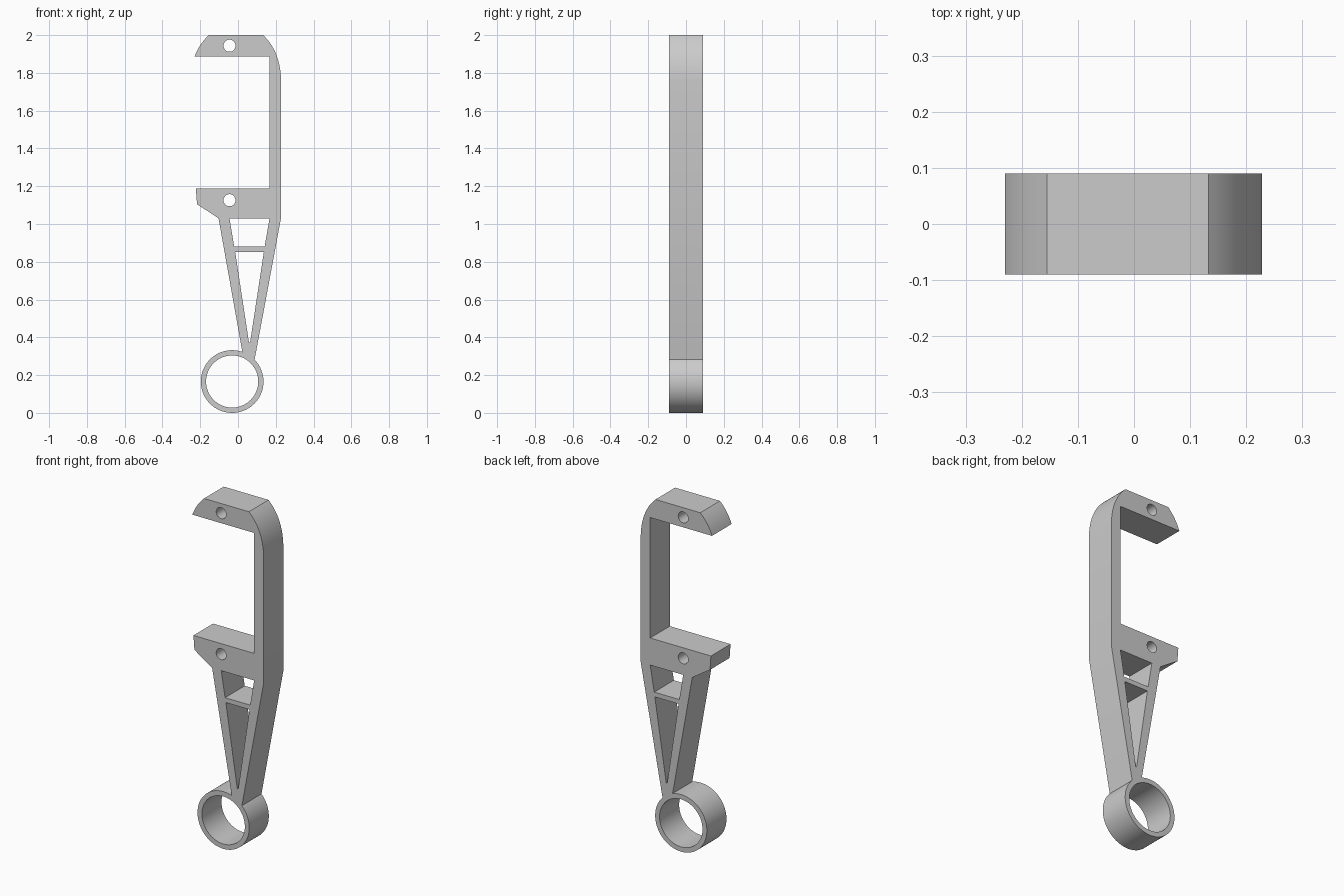
import bpy
from math import atan2, cos, sin, tau, radians

cube = bpy.data.objects.get("Cube")
if cube:
    bpy.data.objects.remove(cube, do_unlink=True)

HALF_DEPTH = 0.09
RING = (-0.031, 0.166)
RING_OUTER, RING_INNER = 0.166, 0.138


def arc(centre, radius, start, end, steps):
    """Points on a circle, both ends included."""
    angles = [start + (end - start) * i / steps for i in range(steps + 1)]
    return [(centre[0] + radius * cos(a), centre[1] + radius * sin(a)) for a in angles]


def circle(centre, radius, steps):
    return arc(centre, radius, 0, tau, steps)[:-1]


def bend(a, control, b, steps):
    """Quadratic curve from a to b."""
    ts = [i / steps for i in range(steps + 1)]
    return [tuple((1 - t) ** 2 * p + 2 * t * (1 - t) * q + t * t * r
                  for p, q, r in zip(a, control, b)) for t in ts]


# Outer silhouette: hook, spine, tapered leg, ring, clamp shelf
right_foot = atan2(0.283 - RING[1], 0.089 - RING[0])
left_foot = atan2(0.326 - RING[1], 0.024 - RING[0])
outline = bend((-0.23, 1.886), (-0.207, 1.95), (-0.155, 2.0), 8)
outline += bend((0.133, 2.0), (0.228, 1.91), (0.228, 1.75), 16)
outline += [(0.228, 1.033)]
outline += arc(RING, RING_OUTER, right_foot, left_foot - tau, 72)
outline += [(-0.103, 1.03), (-0.217, 1.105), (-0.223, 1.187),
            (0.167, 1.187), (0.167, 1.886)]

# Openings: ring bore, two pin holes, two windows split by a crossbar
openings = [
    circle(RING, RING_INNER, 72),
    circle((-0.045, 1.944), 0.032, 32),
    circle((-0.045, 1.126), 0.032, 32),
    [(-0.045, 1.03), (0.167, 1.03), (0.141, 0.88), (-0.02, 0.88)],
    [(-0.015, 0.853), (0.137, 0.853), (0.064, 0.373), (0.058, 0.373)],
]

# Filled flat profile extruded to the full depth
profile = bpy.data.curves.new("hook_bracket_profile", "CURVE")
profile.dimensions = "2D"
profile.fill_mode = "BOTH"
profile.extrude = HALF_DEPTH
for loop in [outline] + openings:
    spline = profile.splines.new("POLY")
    spline.points.add(len(loop) - 1)
    for point, (x, z) in zip(spline.points, loop):
        point.co = (x, z, 0, 1)
    spline.use_cyclic_u = True

bracket = bpy.data.objects.new("hook_bracket", profile)
bpy.context.collection.objects.link(bracket)
bracket.rotation_euler.x = radians(90)
bpy.ops.object.select_all(action="DESELECT")
bracket.select_set(True)
bpy.context.view_layer.objects.active = bracket
bpy.ops.object.convert(target="MESH")
bpy.ops.object.transform_apply(location=False, rotation=True, scale=False)

# Weld the caps to the walls
bpy.ops.object.mode_set(mode="EDIT")
bpy.ops.mesh.select_all(action="SELECT")
bpy.ops.mesh.remove_doubles(threshold=0.0001)
bpy.ops.mesh.normals_make_consistent(inside=False)
bpy.ops.object.mode_set(mode="OBJECT")
bpy.ops.object.shade_smooth_by_angle(angle=radians(25))

# Plain grey finish
grey = bpy.data.materials.new("light_grey")
grey.use_nodes = True
colour = (0.6, 0.6, 0.6, 1)
grey.diffuse_color = colour
grey.node_tree.nodes["Principled BSDF"].inputs["Base Color"].default_value = colour
bracket.data.materials.clear()
bracket.data.materials.append(grey)
